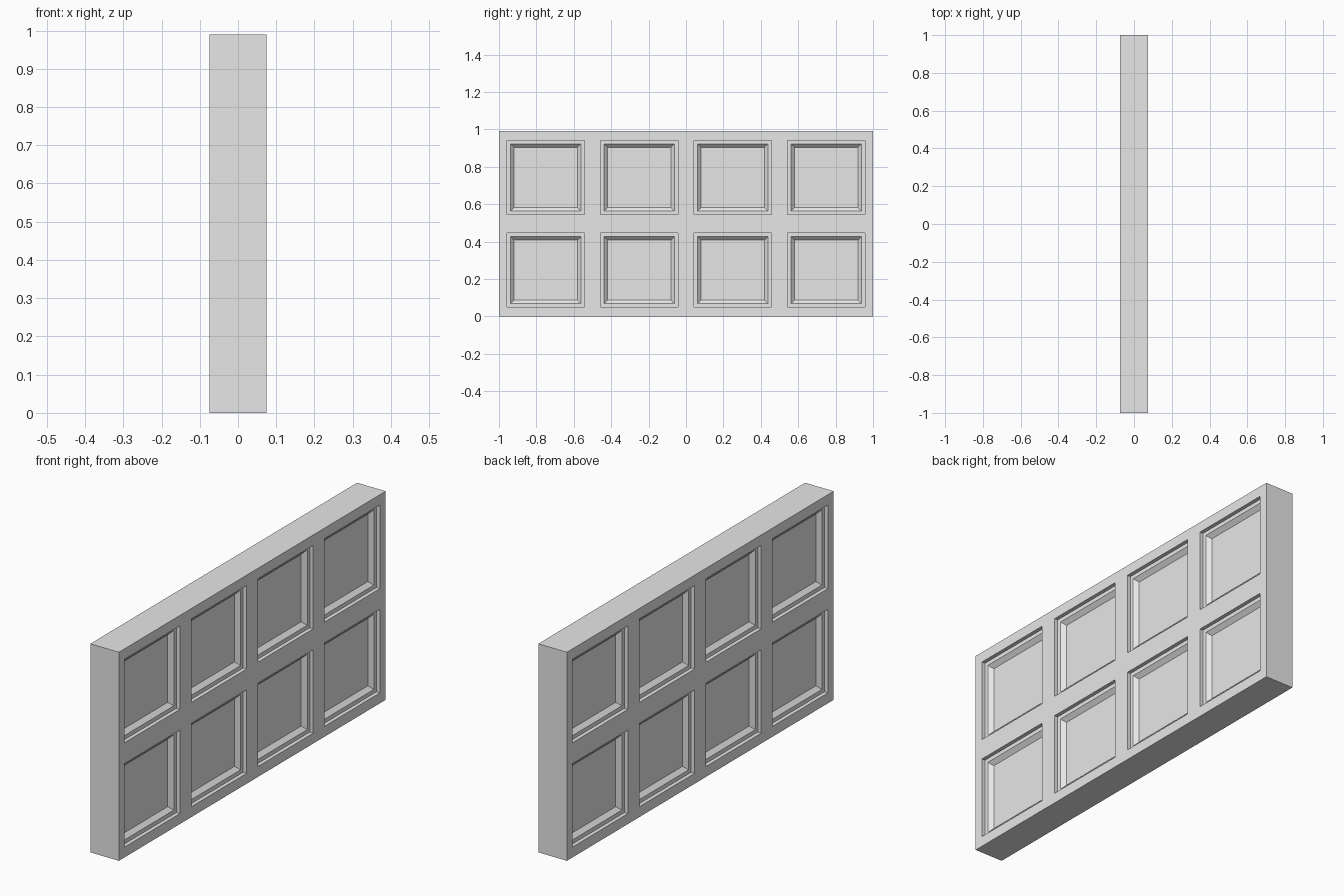
import bpy
import bmesh

cube = bpy.data.objects.get("Cube")
if cube:
    bpy.data.objects.remove(cube, do_unlink=True)

# Overall slab size and coffer layout
THICK, LENGTH, HEIGHT = 0.15, 2.0, 0.99
COLUMNS, ROWS = 4, 2
PANEL_Y, PANEL_Z = 0.207, 0.198      # half sizes of one coffer opening
STEP, LIP = 0.018, 0.019             # depth of each step, width of each moulding


def grid_lines(start, length, count, half):
    """Outer edges plus both sides of every coffer along one axis."""
    pitch = length / count
    lines = [start]
    for i in range(count):
        centre = start + pitch * (i + 0.5)
        lines += [centre - half, centre + half]
    return lines + [start + length]


ys = grid_lines(-LENGTH / 2, LENGTH, COLUMNS, PANEL_Y)
zs = grid_lines(0, HEIGHT, ROWS, PANEL_Z)

# Flat sheet divided into frame bars and coffer openings
bm = bmesh.new()
verts = [[bm.verts.new((-THICK / 2, y, z)) for z in zs] for y in ys]
for i in range(len(ys) - 1):
    for j in range(len(zs) - 1):
        bm.faces.new((verts[i][j], verts[i + 1][j],
                      verts[i + 1][j + 1], verts[i][j + 1]))

# Thicken the sheet into a closed slab
result = bmesh.ops.extrude_face_region(bm, geom=bm.faces[:], use_keep_orig=True)
moved = [g for g in result["geom"] if isinstance(g, bmesh.types.BMVert)]
bmesh.ops.translate(bm, verts=moved, vec=(THICK, 0, 0))
bmesh.ops.recalc_face_normals(bm, faces=bm.faces[:])
bm.normal_update()


def is_coffer(face):
    """Coffers lie in the odd grid intervals of both broad sides."""
    if abs(face.normal.x) < 0.9:
        return False
    c = face.calc_center_median()
    column = sum(y < c.y for y in ys) - 1
    row = sum(z < c.z for z in zs) - 1
    return column % 2 == 1 and row % 2 == 1


# Each coffer: straight wall, flat ledge, then a sloped moulding
coffers = [f for f in bm.faces if is_coffer(f)]
for width, depth in ((0, STEP), (LIP, 0), (LIP, LIP)):
    bmesh.ops.inset_individual(bm, faces=coffers, thickness=width,
                               depth=-depth, use_even_offset=True)

mesh = bpy.data.meshes.new("coffered_wall_panel")
bm.to_mesh(mesh)
bm.free()
panel = bpy.data.objects.new("coffered_wall_panel", mesh)
bpy.context.collection.objects.link(panel)

# Plain light grey finish
grey = (0.8, 0.8, 0.8, 1)
mat = bpy.data.materials.new("light_grey")
mat.use_nodes = True
mat.diffuse_color = grey
mat.node_tree.nodes["Principled BSDF"].inputs["Base Color"].default_value = grey
mesh.materials.append(mat)
